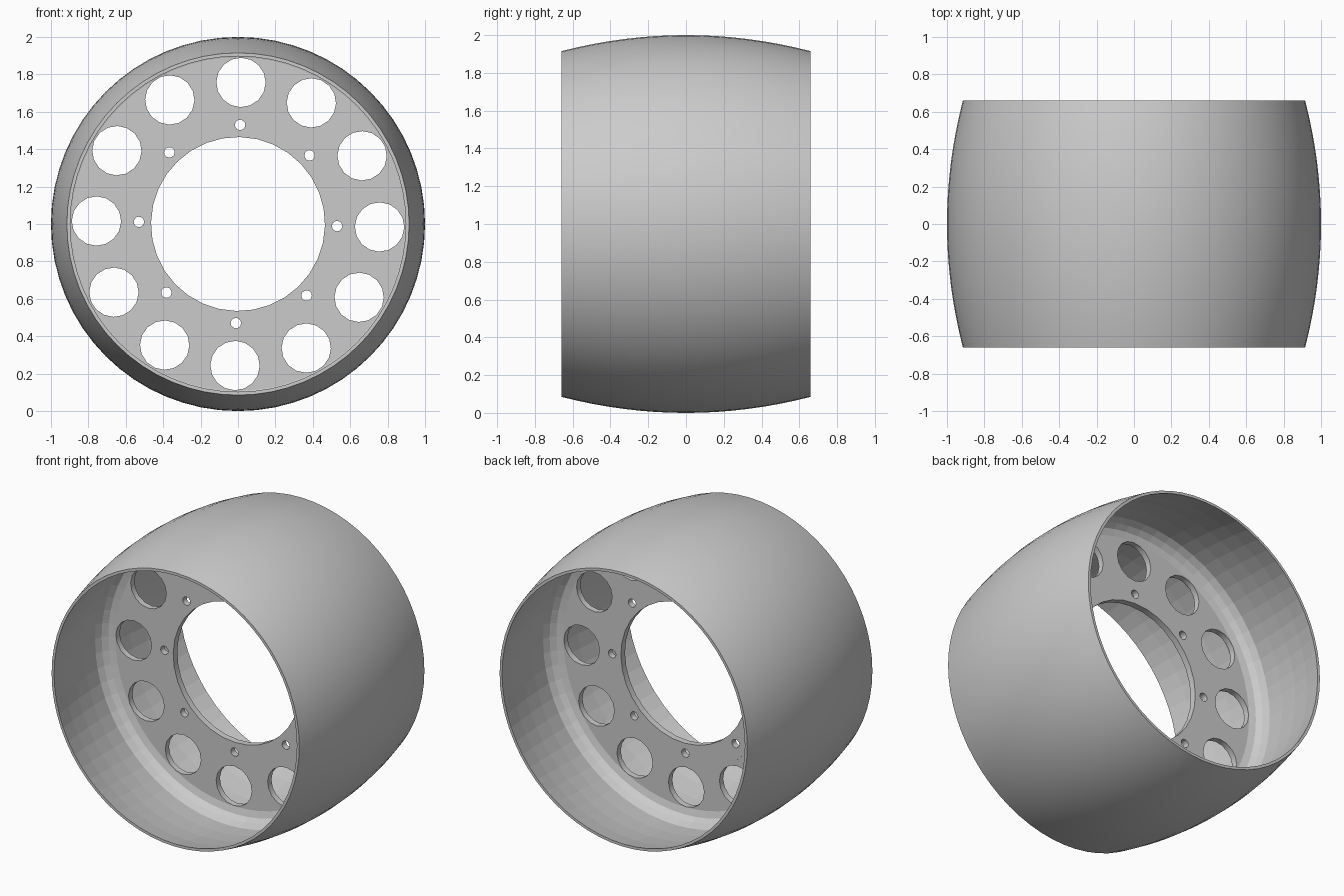
import bpy, bmesh
from math import sin, cos, pi, radians

if "Cube" in bpy.data.objects:
    bpy.data.objects.remove(bpy.data.objects["Cube"])

HALF_W = 0.66      # half width of the drum
WALL = 0.018       # drum wall thickness
CZ = 1.0           # axle height
TWIST = radians(-1.2)


def crown(y):
    # bulging outer radius of the drum
    return 1.0 - 0.085 * (y / HALF_W) ** 2


def lathe(name, profile, seg, smooth_count):
    # closed (radius, y) profile spun around the y axis; first spans are smooth
    bm = bmesh.new()
    rings = []
    for i in range(seg):
        a = 2 * pi * i / seg
        rings.append([bm.verts.new((r * cos(a), y, CZ + r * sin(a))) for r, y in profile])
    n = len(profile)
    for i in range(seg):
        p, q = rings[i], rings[(i + 1) % seg]
        for k in range(n):
            m = (k + 1) % n
            f = bm.faces.new((p[k], p[m], q[m], q[k]))
            f.smooth = k < smooth_count
    bmesh.ops.recalc_face_normals(bm, faces=bm.faces)
    me = bpy.data.meshes.new(name)
    bm.to_mesh(me)
    bm.free()
    ob = bpy.data.objects.new(name, me)
    bpy.context.collection.objects.link(ob)
    return ob


def plate(name, circles, half_thick, y):
    # flat plate: the first circle is the outline, the others become holes
    cu = bpy.data.curves.new(name, 'CURVE')
    cu.dimensions = '2D'
    cu.fill_mode = 'BOTH'
    cu.extrude = half_thick
    for cx, cy, r, seg in circles:
        sp = cu.splines.new('POLY')
        sp.points.add(seg - 1)
        for i, pt in enumerate(sp.points):
            a = 2 * pi * i / seg + TWIST
            pt.co = (cx + r * cos(a), cy + r * sin(a), 0, 1)
        sp.use_cyclic_u = True
    ob = bpy.data.objects.new(name, cu)
    bpy.context.collection.objects.link(ob)
    ob.location = (0, y, CZ)
    ob.rotation_euler = (pi / 2, 0, 0)
    bpy.ops.object.select_all(action='DESELECT')
    ob.select_set(True)
    bpy.context.view_layer.objects.active = ob
    bpy.ops.object.convert(target='MESH')
    return ob


def hole_ring(count, ring_r, r, seg):
    return [(ring_r * cos(2 * pi * i / count + TWIST),
             ring_r * sin(2 * pi * i / count + TWIST), r, seg) for i in range(count)]


# crowned drum with an inner fillet running down to the web
STEPS = 16
outer = [(crown(y), y) for y in (-HALF_W + 2 * HALF_W * i / STEPS for i in range(STEPS + 1))]
inner_ys = [0.66, 0.52, 0.38, 0.24, 0.11]
fillet = [(0.962, 0.065), (0.935, 0.033), (0.892, 0.02)]
half = [(crown(y) - WALL, y) for y in inner_ys] + fillet
profile = outer + half + [(r, -y) for r, y in reversed(half)]
lathe("drum", profile, 64, STEPS)

# web plate with centre bore, large lightening holes and bolt holes
bolts = hole_ring(8, 0.53, 0.028, 12)
bore = [(0, 0, 0.465, 32)]
plate("web_plate", [(0, 0, 0.895, 64)] + bore + hole_ring(12, 0.757, 0.132, 16) + bolts, 0.02, 0)

# shallow mounting pad on the back of the web
plate("mounting_pad", [(0, 0, 0.615, 48)] + bore + bolts, 0.004, 0.019)
